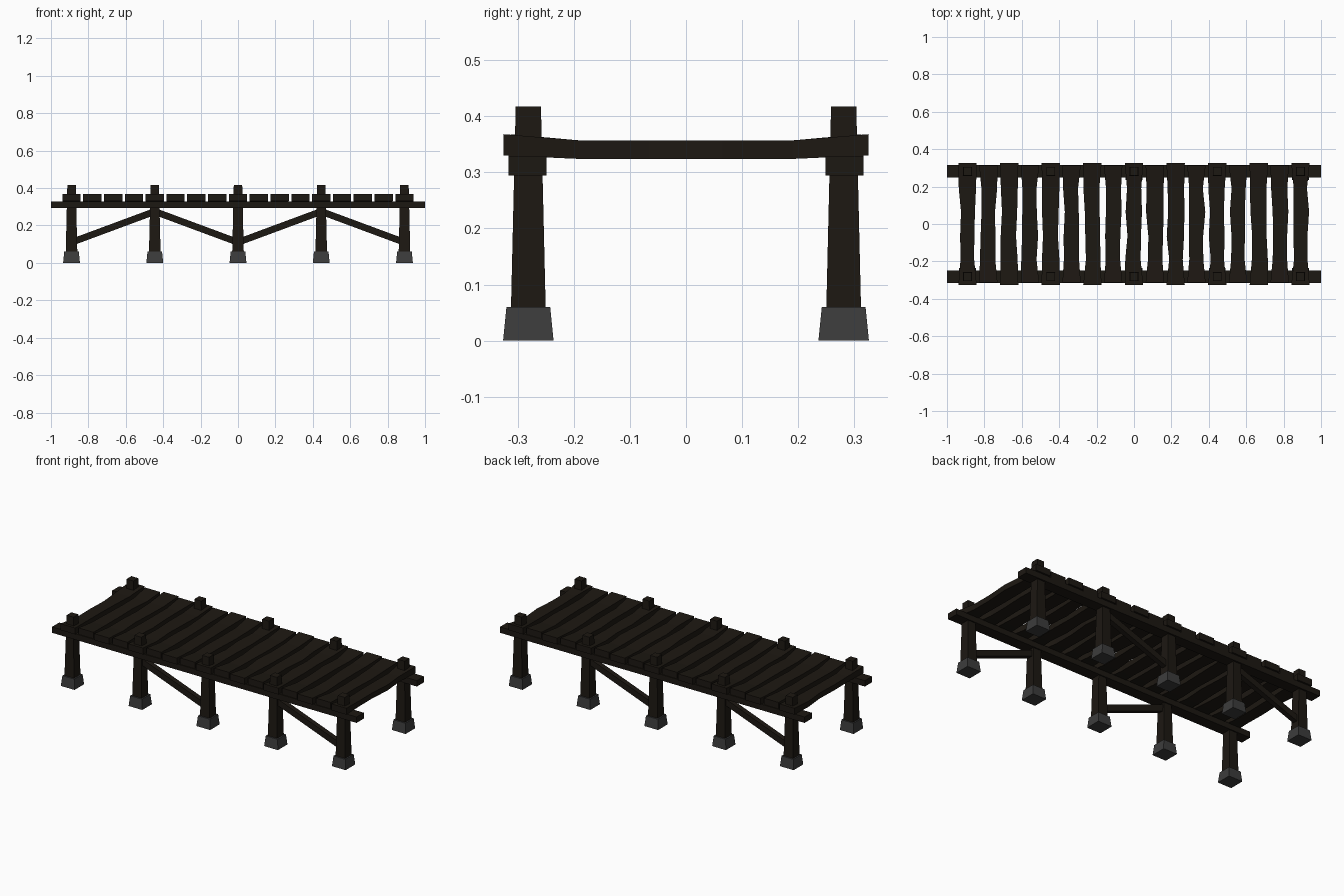
import bpy, bmesh, math, random
from mathutils import Vector

if "Cube" in bpy.data.objects:
    bpy.data.objects.remove(bpy.data.objects["Cube"])

random.seed(4)


def material(name, rgb):
    m = bpy.data.materials.new(name)
    m.diffuse_color = (*rgb, 1)
    m.use_nodes = True
    m.node_tree.nodes["Principled BSDF"].inputs["Base Color"].default_value = m.diffuse_color
    return m


wood = material("dark_wood", (0.012, 0.009, 0.006))
stone = material("dark_stone", (0.045, 0.045, 0.045))


def loft(name, rings, mat):
    """Closed solid skinned through a row of four-cornered rings."""
    bm = bmesh.new()
    rows = [[bm.verts.new(p) for p in ring] for ring in rings]
    for a, b in zip(rows, rows[1:]):
        for i in range(4):
            j = (i + 1) % 4
            bm.faces.new((a[i], a[j], b[j], b[i]))
    bm.faces.new(rows[0])
    bm.faces.new(rows[-1])
    bmesh.ops.recalc_face_normals(bm, faces=bm.faces)
    me = bpy.data.meshes.new(name)
    bm.to_mesh(me)
    bm.free()
    me.materials.append(mat)
    ob = bpy.data.objects.new(name, me)
    bpy.context.collection.objects.link(ob)
    return ob


def square(x, y, z, h):
    return [(x - h, y - h, z), (x + h, y - h, z), (x + h, y + h, z), (x - h, y + h, z)]


def section(x0, x1, y, z0, z1):
    return [(x0, y, z0), (x1, y, z0), (x1, y, z1), (x0, y, z1)]


POST_X = [-0.89, -0.445, 0, 0.445, 0.89]
Y = 0.281

for s, side in ((-1, "front"), (1, "back")):
    # Tapered posts on stone feet
    for x in POST_X:
        loft(f"{side}_post", [square(x, s * Y, 0.055, 0.031), square(x, s * Y, 0.417, 0.0225)], wood)
        loft(f"{side}_foot", [square(x, s * Y, 0, 0.045), square(x, s * Y, 0.06, 0.039)], stone)

    # Long beam under the deck
    ya, yb = s * 0.249, s * 0.316
    loft(f"{side}_beam", [section(-1, 1, y, 0.294, 0.329) for y in (ya, yb)], wood)

    # Diagonal braces, alternating bays on each side
    for bottom, top in ((0, -0.445), (0.89, 0.445)):
        a = Vector((-s * bottom, 0, 0.11))
        b = Vector((-s * top, 0, 0.275))
        d = (b - a).normalized()
        n = Vector((-d.z, 0, d.x)) * 0.018
        loft(f"{side}_brace",
             [[(p.x, s * Y + y, p.z) for p in (a - n, b - n, b + n, a + n)] for y in (-0.015, 0.015)], wood)

# Worn deck planks: uneven edges and a slight sag in the middle
for i in range(17):
    x = -0.89 + i * 0.11125
    half = 0.325 if i % 2 == 0 else 0.313
    rings = []
    for y in (-half, -0.19, -0.065, 0.065, 0.19, half):
        end = abs(y) > 0.25
        w0, w1 = (0.049, 0.049) if end else (random.uniform(0.034, 0.048), random.uniform(0.034, 0.048))
        z0, z1 = (0.33, 0.368) if end else (0.324, 0.357)
        rings.append(section(x - w0, x + w1, y, z0, z1))
    loft("deck_plank", rings, wood)
